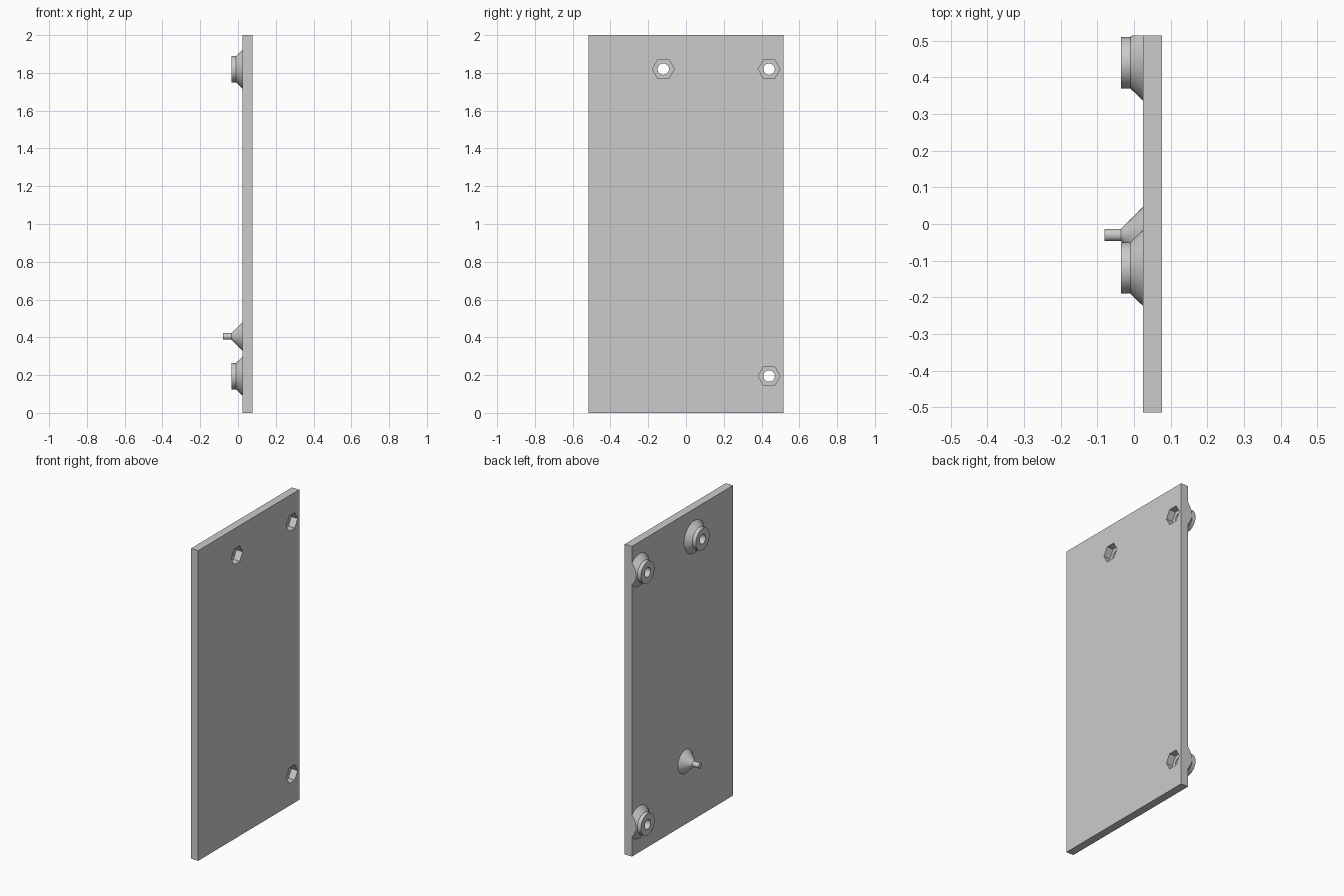
import bpy
import bmesh
import math
from mathutils import Matrix

cube = bpy.data.objects.get("Cube")
if cube:
    bpy.data.objects.remove(cube)

HALF_Y, HEIGHT = 0.515, 2.0
BACK, FACE = 0.025, 0.077          # plate faces along x
SCREWS = [(-0.12, 1.82), (0.44, 1.82), (0.44, 0.195)]

grey = bpy.data.materials.new("light_grey")
grey.use_nodes = True
colour = (0.6, 0.6, 0.6, 1)
grey.diffuse_color = colour
grey.node_tree.nodes["Principled BSDF"].inputs["Base Color"].default_value = colour


def add_object(name, bm):
    bmesh.ops.recalc_face_normals(bm, faces=bm.faces)
    mesh = bpy.data.meshes.new(name)
    bm.to_mesh(mesh)
    bm.free()
    mesh.materials.append(grey)
    obj = bpy.data.objects.new(name, mesh)
    bpy.context.collection.objects.link(obj)
    return obj


def turned(name, profile, y, z, sides=64):
    """Solid of stacked rings (x, radius) around an axis along x."""
    bm = bmesh.new()
    rings = [[bm.verts.new((x, y + r * math.cos(math.tau * i / sides),
                            z + r * math.sin(math.tau * i / sides)))
              for i in range(sides)] for x, r in profile]
    for a, b in zip(rings, rings[1:]):
        for i in range(sides):
            j = (i + 1) % sides
            bm.faces.new((a[i], a[j], b[j], b[i]))
    bm.faces.new(rings[0])
    bm.faces.new(rings[-1])
    # Trim flush with the plate edge
    cut = bmesh.ops.bisect_plane(bm, geom=bm.verts[:] + bm.edges[:] + bm.faces[:],
                                 plane_co=(0, HALF_Y, 0), plane_no=(0, 1, 0),
                                 clear_outer=True)["geom_cut"]
    edges = [e for e in cut if isinstance(e, bmesh.types.BMEdge)]
    if edges:
        bmesh.ops.holes_fill(bm, edges=edges)
    return add_object(name, bm)


def subtract(obj, cutter):
    mod = obj.modifiers.new("cut", "BOOLEAN")
    mod.operation, mod.solver, mod.object = "DIFFERENCE", "EXACT", cutter
    with bpy.context.temp_override(object=obj, active_object=obj):
        bpy.ops.object.modifier_apply(modifier=mod.name)


# Flat plate
bm = bmesh.new()
bmesh.ops.create_cube(bm, size=1, matrix=Matrix.Translation(((BACK + FACE) / 2, 0, HEIGHT / 2))
                      @ Matrix.Diagonal((FACE - BACK, 2 * HALF_Y, HEIGHT, 1)))
plate = add_object("plate", bm)

# Screw bosses with through holes and hexagonal nut pockets
parts = [plate]
for n, (y, z) in enumerate(SCREWS, 1):
    boss = turned(f"screw_boss_{n}", [(-0.035, 0.07), (-0.01, 0.07), (BACK, 0.104)], y, z)
    hole = turned("hole_cutter", [(-0.1, 0.03), (0.1, 0.03)], y, z, 48)
    pocket = turned("pocket_cutter", [(FACE - 0.045, 0.058), (0.1, 0.058)], y, z, 6)
    subtract(boss, hole)
    subtract(plate, hole)
    subtract(plate, pocket)
    bpy.data.objects.remove(hole)
    bpy.data.objects.remove(pocket)
    parts.append(boss)

# Locating pin on a conical foot
parts.append(turned("locating_pin", [(-0.08, 0.017), (-0.035, 0.017), (BACK, 0.077)],
                    -0.03, 0.405, 48))

# Smooth round surfaces, crisp edges
bpy.ops.object.select_all(action="DESELECT")
for part in parts:
    part.select_set(True)
bpy.context.view_layer.objects.active = plate
bpy.ops.object.shade_smooth_by_angle(angle=math.radians(25))
